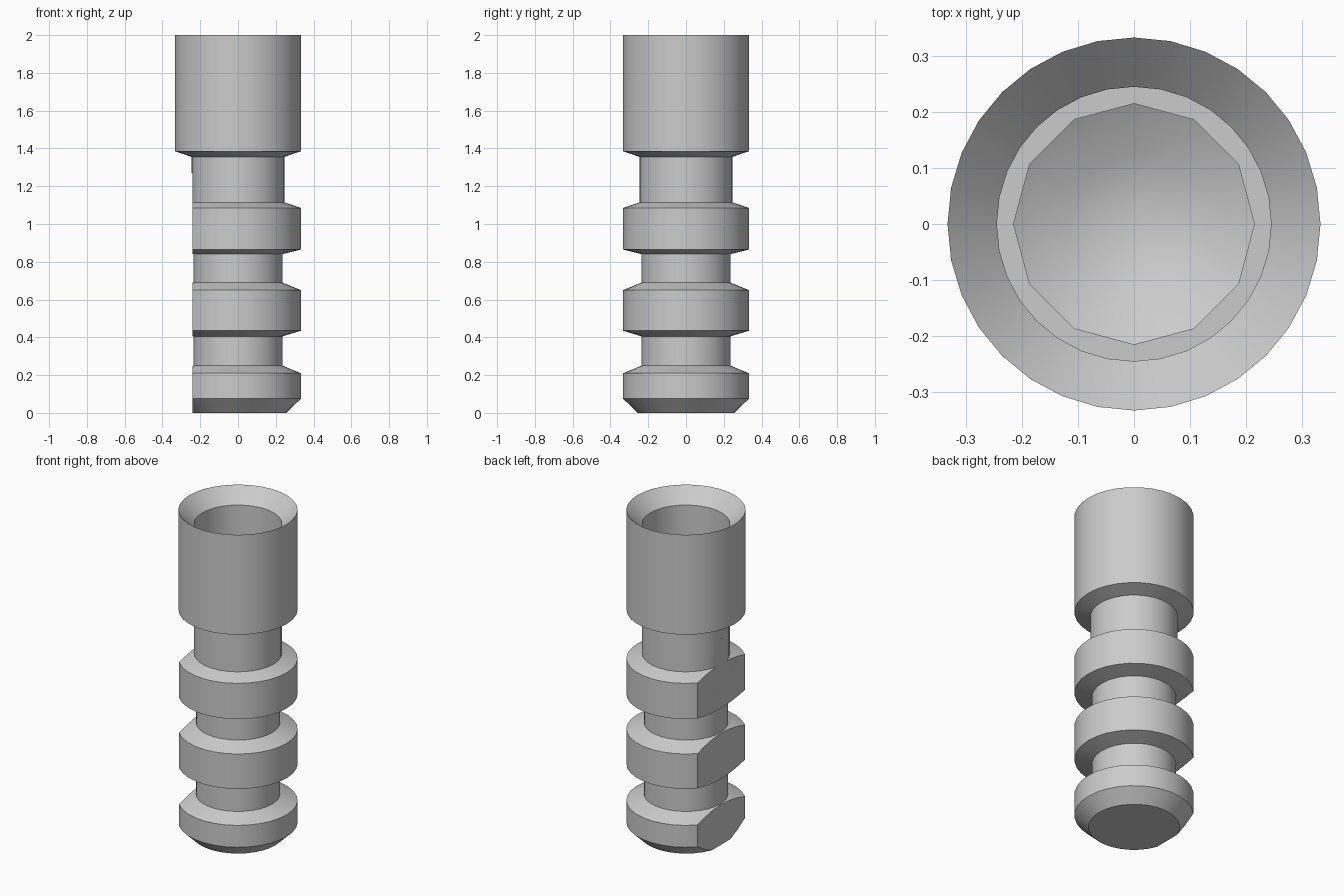
import bpy, bmesh, math
from mathutils import Matrix

cube = bpy.data.objects.get("Cube")
if cube:
    bpy.data.objects.remove(cube, do_unlink=True)

metal = bpy.data.materials.new("matte grey metal")
metal.use_nodes = True
GREY = (0.6, 0.6, 0.6, 1)
metal.diffuse_color = GREY
metal.node_tree.nodes["Principled BSDF"].inputs["Base Color"].default_value = GREY


def finish(name, bm):
    bmesh.ops.recalc_face_normals(bm, faces=bm.faces)
    mesh = bpy.data.meshes.new(name)
    bm.to_mesh(mesh)
    bm.free()
    mesh.materials.append(metal)
    obj = bpy.data.objects.new(name, mesh)
    bpy.context.collection.objects.link(obj)
    return obj


def lathe(name, profile, sides):
    """Revolve (radius, height) points about z; the ends lie on the axis."""
    bm = bmesh.new()
    verts = [bm.verts.new((r, 0, z)) for r, z in profile]
    edges = [bm.edges.new(pair) for pair in zip(verts, verts[1:])]
    bmesh.ops.spin(bm, geom=verts + edges, cent=(0, 0, 0), axis=(0, 0, 1),
                   angle=math.tau, steps=sides, use_merge=True)
    bmesh.ops.remove_doubles(bm, verts=bm.verts, dist=1e-4)
    return finish(name, bm)


def cut(target, cutter):
    cutter.hide_render = True
    mod = target.modifiers.new("cut", "BOOLEAN")
    mod.operation = "DIFFERENCE"
    mod.solver = "EXACT"
    mod.object = cutter
    bpy.context.view_layer.objects.active = target
    bpy.ops.object.modifier_apply(modifier=mod.name)
    bpy.data.objects.remove(cutter, do_unlink=True)


# Grooved shaft with three collars, wide head and countersunk bore
R, NECK, UPPER_NECK, BORE = 0.333, 0.235, 0.245, 0.245
profile = [(0, 0), (0.255, 0), (R, 0.075), (R, 0.21), (NECK, 0.25)]
profile += [(NECK, 0.405), (R, 0.435), (R, 0.65), (NECK, 0.69)]
profile += [(NECK, 0.84), (R, 0.865), (R, 1.085), (UPPER_NECK, 1.115)]
profile += [(UPPER_NECK, 1.355), (R, 1.385), (R, 2.0)]
profile += [(BORE, 1.915), (BORE, 1.42), (0, 1.42)]
body = lathe("grooved_body", profile, 32)

# Twelve-sided socket with a shallow bowl in the bore floor
socket = lathe("socket_cutter",
               [(0, 1.5), (0.215, 1.5), (0.215, 1.39), (0.125, 1.34), (0, 1.31)], 12)
cut(body, socket)

# Flat along one side, stopping below the head
bm = bmesh.new()
bmesh.ops.create_cube(bm, size=1, matrix=Matrix.Translation((-0.74, 0, 0.77)))
cut(body, finish("flat_cutter", bm))

# Trim the remaining strip below the flat cutter's lower end
bm = bmesh.new()
bmesh.ops.create_cube(bm, size=1, matrix=Matrix.Translation((-0.74, 0, 0.0)))
cut(body, finish("lower_flat_cutter", bm))

bpy.ops.object.select_all(action="DESELECT")
body.select_set(True)
bpy.context.view_layer.objects.active = body
bpy.ops.object.shade_smooth_by_angle(angle=math.radians(25))
